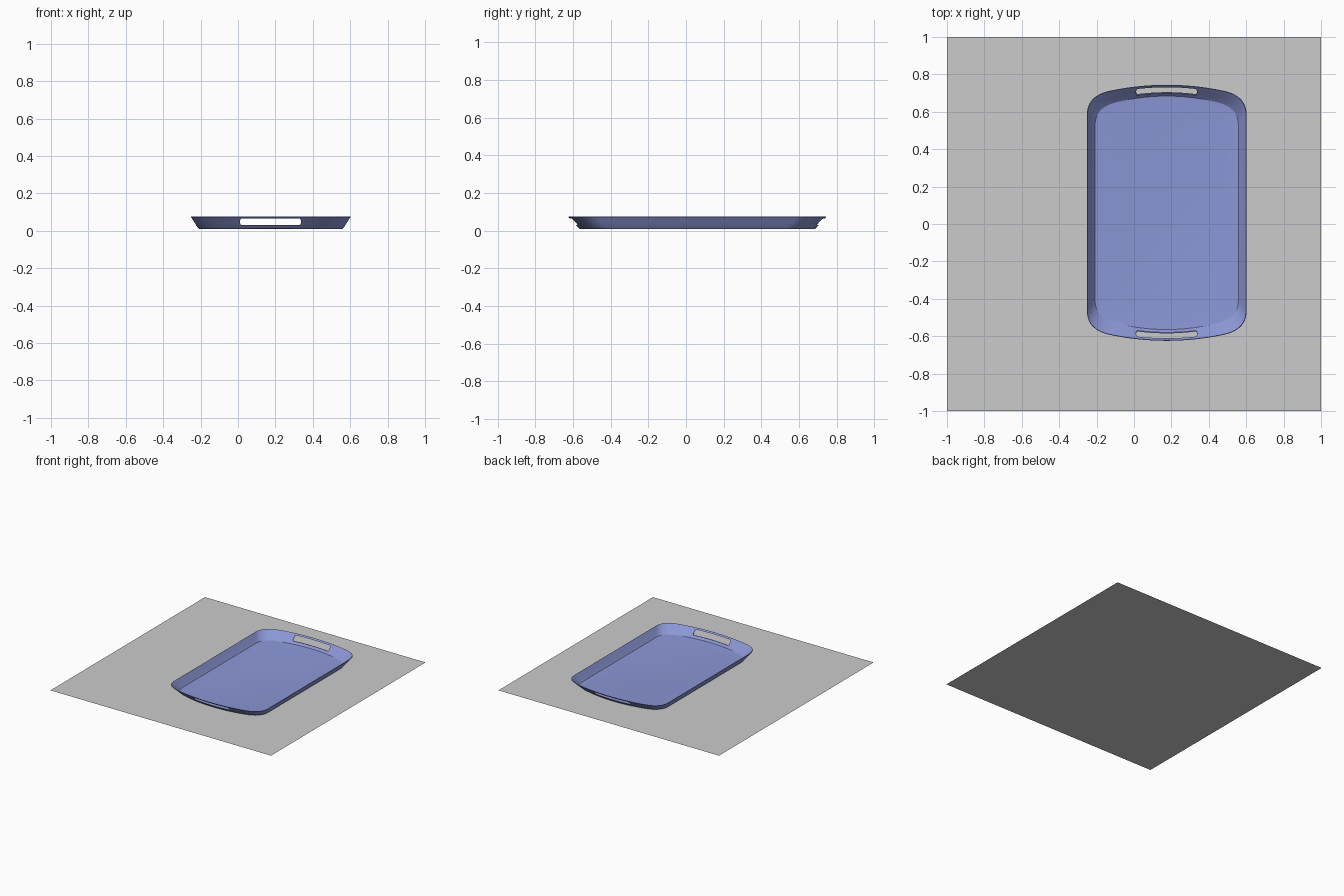
import bpy, bmesh
from mathutils import Vector
from mathutils.geometry import interpolate_bezier

if "Cube" in bpy.data.objects:
    bpy.data.objects.remove(bpy.data.objects["Cube"])

CX, CY = 0.175, 0.06


def outline(w, l):
    """Closed loop: straight sides, soft corners, gently bowed ends."""
    xc, bow = w - 0.125, 0.031
    q = [(xc * i / 8, l - bow * (i / 8) ** 2) for i in range(9)]
    y = l - bow
    corner = interpolate_bezier(Vector((xc, y, 0)), Vector((xc + 0.07, y - 0.014, 0)),
                                Vector((w, y - 0.05, 0)), Vector((w, y - 0.125, 0)), 13)
    q += [(p.x, p.y) for p in corner[1:]]
    half = [(-x, y) for x, y in q[:0:-1]] + q
    return half + [(-x, -y) for x, y in half]


# ground sheet
bpy.ops.mesh.primitive_plane_add(size=2)
bpy.context.object.name = "ground_sheet"

# tray shell: rings from rim to floor (side inset, end inset, z)
bm = bmesh.new()
rings = []
for si, ei, z in [(0, 0, 0.075), (0.020, 0.030, 0.0435), (0.037, 0.053, 0.017),
                  (0.041, 0.058, 0.0125), (0.052, 0.069, 0.011)]:
    rings.append([bm.verts.new((x + CX, y + CY, z))
                  for x, y in outline(0.425 - si, 0.683 - ei)])
n = len(rings[0])
for a, b in zip(rings, rings[1:]):
    for i in range(n):
        j = (i + 1) % n
        bm.faces.new((a[i], a[j], b[j], b[i]))
bm.faces.new(rings[-1])
bmesh.ops.recalc_face_normals(bm, faces=bm.faces)
bm.faces.ensure_lookup_table()
if bm.faces[-1].normal.z < 0:
    bmesh.ops.reverse_faces(bm, faces=bm.faces)
me = bpy.data.meshes.new("tray")
bm.to_mesh(me)
bm.free()
tray = bpy.data.objects.new("tray", me)
bpy.context.collection.objects.link(tray)
mat = bpy.data.materials.new("blue")
mat.diffuse_color = (0.26, 0.31, 0.67, 1)
mat.use_nodes = True
mat.node_tree.nodes["Principled BSDF"].inputs["Base Color"].default_value = mat.diffuse_color
me.materials.append(mat)

# handle slot cutter, passing through both ends
bpy.ops.mesh.primitive_cube_add(size=1, location=(CX - 0.001, CY, 0.048))
cutter = bpy.context.object
cutter.name = "handle_slot_cutter"
cutter.scale = (0.324, 2, 0.034)
bpy.ops.object.transform_apply(location=False)
cutter.hide_render = True
bm = bmesh.new()
bm.from_mesh(cutter.data)
edges = [e for e in bm.edges if abs((e.verts[0].co - e.verts[1].co).y) > 1]
bmesh.ops.bevel(bm, geom=edges, offset=0.009, segments=4, profile=0.5, affect='EDGES')
bm.to_mesh(cutter.data)
bm.free()

# thin wall, cut slots, smooth
bpy.ops.object.select_all(action='DESELECT')
bpy.context.view_layer.objects.active = tray
tray.select_set(True)
s = tray.modifiers.new("wall", 'SOLIDIFY')
s.thickness, s.offset = 0.004, 0
b = tray.modifiers.new("slots", 'BOOLEAN')
b.operation, b.object, b.solver = 'DIFFERENCE', cutter, 'EXACT'
for m in ("wall", "slots"):
    bpy.ops.object.modifier_apply(modifier=m)
bpy.data.objects.remove(cutter)
bpy.ops.object.shade_smooth_by_angle()
